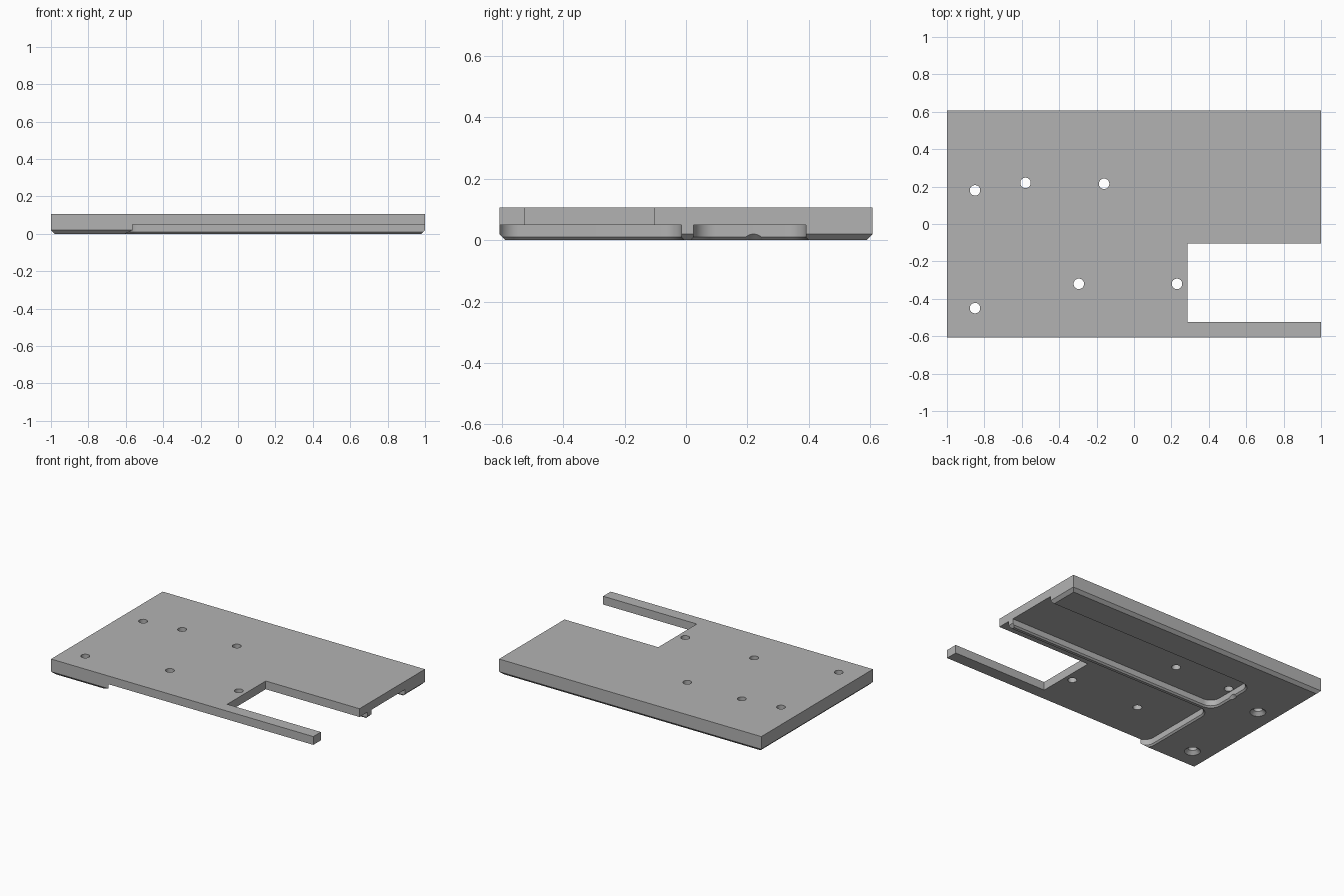
import bpy, bmesh, math

if "Cube" in bpy.data.objects:
    bpy.data.objects.remove(bpy.data.objects["Cube"], do_unlink=True)

grey = bpy.data.materials.new("plain grey")
grey.use_nodes = True
colour = (0.45, 0.45, 0.45, 1)
grey.diffuse_color = colour
grey.node_tree.nodes["Principled BSDF"].inputs["Base Color"].default_value = colour


def outline(x0, x1, y0, y1, r=0.0, grow=0.0, steps=10):
    """Rectangle, optionally with round corners, grown outward by an offset."""
    pts = []
    corners = [(x1, y1, 1, 1), (x0, y1, -1, 1), (x0, y0, -1, -1), (x1, y0, 1, -1)]
    for i, (x, y, sx, sy) in enumerate(corners):
        if r == 0:
            pts.append((x + sx * grow, y + sy * grow))
            continue
        for k in range(steps + 1):
            a = math.pi / 2 * (i + k / steps)
            pts.append((x - sx * r + (r + grow) * math.cos(a),
                        y - sy * r + (r + grow) * math.sin(a)))
    return pts


def circle(x, y, r, n=32):
    return [(x + r * math.cos(math.tau * k / n), y + r * math.sin(math.tau * k / n))
            for k in range(n)]


def loft(name, sections):
    """Solid through stacked outlines given as (points, z), from bottom to top."""
    bm = bmesh.new()
    rings = [[bm.verts.new((x, y, z)) for x, y in pts] for pts, z in sections]
    n = len(rings[0])
    for low, high in zip(rings, rings[1:]):
        for i in range(n):
            j = (i + 1) % n
            bm.faces.new((low[i], low[j], high[j], high[i]))
    bm.faces.new(rings[0][::-1])
    bm.faces.new(rings[-1])
    bmesh.ops.recalc_face_normals(bm, faces=bm.faces)
    mesh = bpy.data.meshes.new(name)
    bm.to_mesh(mesh)
    bm.free()
    mesh.materials.append(grey)
    obj = bpy.data.objects.new(name, mesh)
    bpy.context.collection.objects.link(obj)
    return obj


# Plate with a chamfered underside rim
TOP, FLOOR, RIM = 0.107, 0.05, 0.02
edges = (-1, 1, -0.608, 0.608)
plate = loft("base_plate", [(outline(*edges, grow=-RIM), 0),
                            (outline(*edges), RIM), (outline(*edges), TOP)])
cutters = []

# Notch through the left side
cutters.append(loft("notch_cutter", [(outline(0.285, 1.2, -0.525, -0.105), z)
                                     for z in (-0.1, 0.2)]))

# Round-cornered pockets in the underside, with a small edge chamfer
for name, y0, y1 in (("front_pocket", -0.612, -0.015), ("back_pocket", 0.025, 0.39)):
    box = (-0.61, 1.3, y0, y1, 0.07)
    cutters.append(loft(name + "_cutter", [(outline(*box, grow=0.02), -0.01),
                                           (outline(*box), 0.01),
                                           (outline(*box), FLOOR)]))

# Screw holes, countersunk from below
holes = [(-0.85, 0.18), (-0.58, 0.22), (-0.16, 0.215),
         (-0.85, -0.45), (-0.295, -0.32), (0.23, -0.32)]
for x, y in holes:
    cutters.append(loft("hole_cutter", [(circle(x, y, r), z) for r, z in
                                        ((0.06, -0.01), (0.028, 0.022), (0.028, 0.2))]))

for cutter in cutters:
    cutter.hide_render = True
    mod = plate.modifiers.new(cutter.name, "BOOLEAN")
    mod.operation = "DIFFERENCE"
    mod.solver = "EXACT"
    mod.object = cutter

# Bake the cuts and drop the cutters
graph = bpy.context.evaluated_depsgraph_get()
cut_mesh = bpy.data.meshes.new_from_object(plate.evaluated_get(graph))
plate.modifiers.clear()
plate.data = cut_mesh
for cutter in cutters:
    bpy.data.objects.remove(cutter, do_unlink=True)

bpy.ops.object.select_all(action="DESELECT")
plate.select_set(True)
bpy.context.view_layer.objects.active = plate
bpy.ops.object.shade_smooth_by_angle(angle=math.radians(25))
